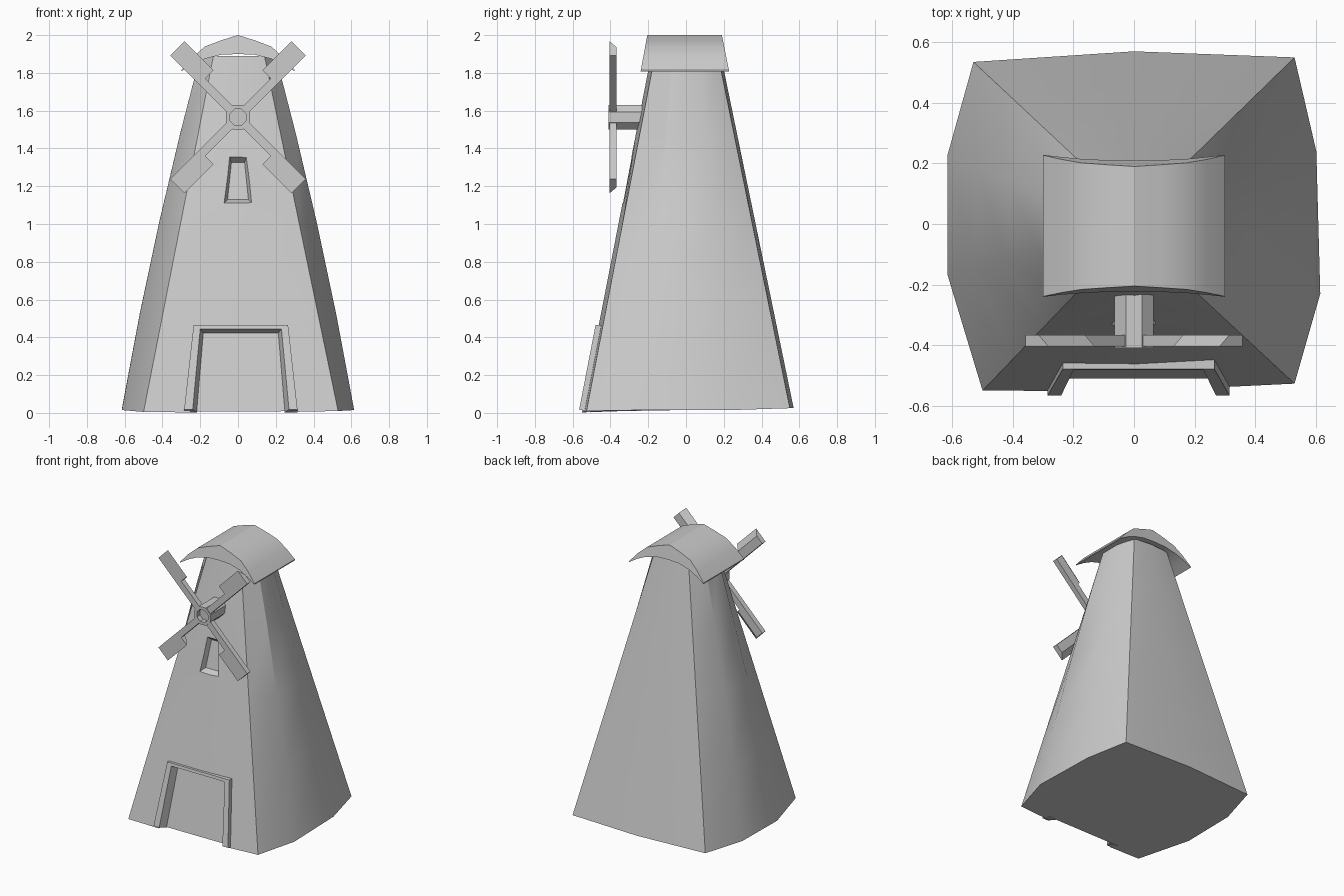
import bpy, bmesh, math

cube = bpy.data.objects.get("Cube")
if cube:
    bpy.data.objects.remove(cube, do_unlink=True)

plaster = bpy.data.materials.new("plain grey")
plaster.use_nodes = True
GREY = (0.6, 0.6, 0.6, 1.0)
plaster.diffuse_color = GREY
plaster.node_tree.nodes["Principled BSDF"].inputs["Base Color"].default_value = GREY


def loft(name, rings, smooth=None):
    """Skin a list of equal-length point rings and cap both ends."""
    bm = bmesh.new()
    loops = [[bm.verts.new(p) for p in ring] for ring in rings]
    n = len(loops[0])
    for a, b in zip(loops, loops[1:]):
        for i in range(n):
            j = (i + 1) % n
            bm.faces.new((a[i], a[j], b[j], b[i]))
    bm.faces.new(loops[0])
    bm.faces.new(loops[-1])
    bmesh.ops.recalc_face_normals(bm, faces=bm.faces)
    mesh = bpy.data.meshes.new(name)
    bm.to_mesh(mesh)
    bm.free()
    mesh.materials.append(plaster)
    obj = bpy.data.objects.new(name, mesh)
    bpy.context.collection.objects.link(obj)
    if smooth:
        activate(obj)
        bpy.ops.object.shade_smooth_by_angle(angle=math.radians(smooth))
    return obj


def activate(obj):
    bpy.ops.object.select_all(action='DESELECT')
    obj.select_set(True)
    bpy.context.view_layer.objects.active = obj


def wall_y(z):
    """Depth of the sloping front wall at height z."""
    return -0.552 + 0.194 * z


def on_wall(points, offset):
    """Lay an (x, z) outline on the front wall, moved inwards by offset."""
    return [(x, wall_y(z) + offset, z) for x, z in points]


def carve(obj, cutter):
    mod = obj.modifiers.new("recess", 'BOOLEAN')
    mod.operation = 'DIFFERENCE'
    mod.solver = 'EXACT'
    mod.object = cutter
    activate(obj)
    bpy.ops.object.modifier_apply(modifier=mod.name)
    bpy.data.objects.remove(cutter, do_unlink=True)


# Tower: four corners with bowed sides, tapering upwards
base = [(-0.50, -0.55, 0.005), (0.015, -0.552, 0.0), (0.53, -0.527, 0.01),
        (0.615, -0.23, 0.015), (0.602, 0.24, 0.015), (0.53, 0.55, 0.025),
        (0.0, 0.57, 0.025), (-0.53, 0.535, 0.025), (-0.615, 0.23, 0.02), (-0.615, -0.17, 0.015)]
top = [(-0.13, -0.165), (0, -0.185), (0.14, -0.165), (0.2, -0.07), (0.2, 0.07),
       (0.14, 0.17), (0, 0.185), (-0.14, 0.17), (-0.2, 0.07), (-0.2, -0.07)]
bulge = [0, 0, 0, 1, 1, 0, 0, 0, 1, 1]
rings = []
for t in (0, 0.27, 0.53, 0.78, 1):
    ring = []
    for (x, y, z), (u, v), b in zip(base, top, bulge):
        push = 0.022 * b * 4 * t * (1 - t) * (1 if x > 0 else -1)
        ring.append((x + (u - x) * t + push, y + (v - y) * t, z + (1.89 - z) * t))
    rings.append(ring)
tower = loft("tower", rings)


def trapezoid(cx, low, high, z0, z1):
    return [(cx - low, z0), (cx + low, z0), (cx + high, z1), (cx - high, z1)]


# Window niche with splayed sides
carve(tower, loft("window_cutter", [on_wall(trapezoid(0, 0.095, 0.055, 1.09, 1.385), -0.04),
                                    on_wall(trapezoid(0, 0.055, 0.035, 1.13, 1.325), 0.04)]))
# Doorway recess
carve(tower, loft("door_cutter", [on_wall(trapezoid(0.015, 0.277, 0.222, -0.1, 0.448), -0.06),
                                  on_wall(trapezoid(0.015, 0.277, 0.222, -0.1, 0.448), 0.04)]))
activate(tower)
bpy.ops.object.shade_smooth_by_angle(angle=math.radians(28))


# Raised door surround, a U-shape with a splayed reveal
def surround(low, high, z0, z1):
    c = 0.015
    return [(c - 0.3, z0), (c - low, z0), (c - high, z1), (c + high, z1),
            (c + low, z0), (c + 0.3, z0), (c + 0.25, 0.465), (c - 0.25, 0.465)]


loft("door_surround", [on_wall(surround(0.255, 0.215, 0.018, 0.445), -0.017),
                       on_wall(surround(0.232, 0.197, 0.003, 0.42), 0.045)])

# Roof: arched shell, thick at the ridge and thin at the eaves
upper = [(0.3, 1.815), (0.24, 1.883), (0.175, 1.94), (0.09, 1.972)]
lower = [(0.09, 1.896), (0.175, 1.875), (0.24, 1.845), (0.3, 1.808)]
profile = ([(-x, z) for x, z in upper] + [(0, 2.0)] + upper[::-1]
           + lower[::-1] + [(0, 1.9)] + [(-x, z) for x, z in lower])
loft("roof", [[(x, -0.205 - (2 - z) * 0.184, z) for x, z in profile],
              [(x, 0.19 + (2 - z) * 0.2, z) for x, z in profile]], 30)

# Axle with a hollow octagonal hub
HUB_Z = 1.565


def octagon(r, y):
    angles = [math.pi / 8 + i * math.pi / 4 for i in range(8)]
    return [(r * math.cos(a), y, HUB_Z + r * math.sin(a)) for a in angles]


loft("axle", [octagon(0.047, -0.375), octagon(0.047, -0.41),
              octagon(0.07, -0.41), octagon(0.07, -0.2)])


# Four sails: a narrow stock with a wider board on one side
def sail_outline(board, y, sx, sz):
    pts = [(0.055, -0.022), (0.484, -0.022), (0.484, board),
           (0.268, board), (0.268, 0.022), (0.055, 0.022)]
    s = math.sqrt(0.5)
    return [(sx * s * (a - p), y, HUB_Z + sz * s * (a + p)) for a, p in pts]


for v, sz in (("upper", 1), ("lower", -1)):
    for h, sx in (("left", 1), ("right", -1)):
        loft(f"sail_{v}_{h}", [sail_outline(0.085, -0.405, sx, sz),
                               sail_outline(0.04, -0.367, sx, sz)])
